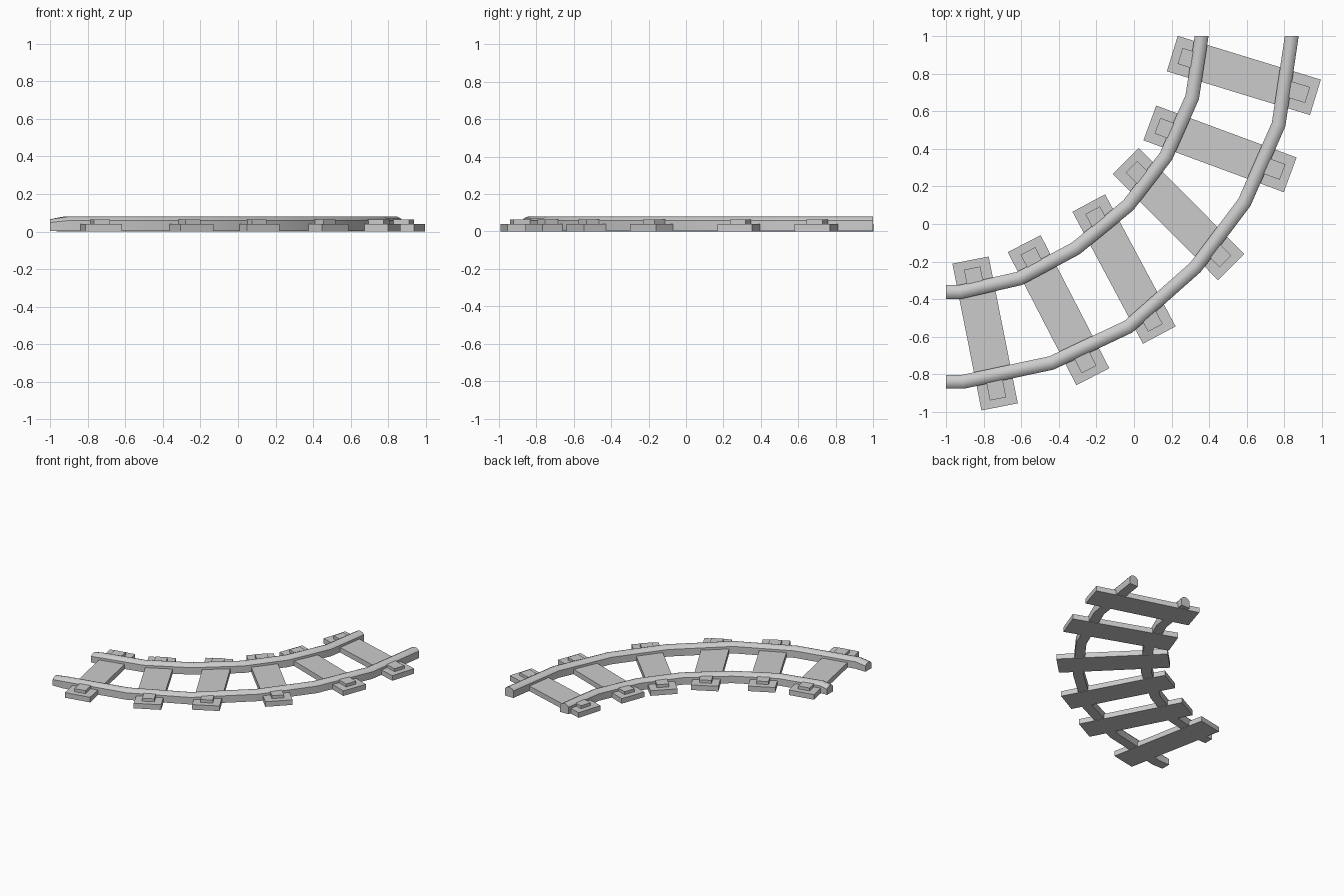
import bpy, bmesh, math
from mathutils import Vector, Matrix

if "Cube" in bpy.data.objects:
    bpy.data.objects.remove(bpy.data.objects["Cube"])


def make_object(name, bm):
    bmesh.ops.recalc_face_normals(bm, faces=bm.faces)
    mesh = bpy.data.meshes.new(name)
    bm.to_mesh(mesh)
    bm.free()
    obj = bpy.data.objects.new(name, mesh)
    bpy.context.collection.objects.link(obj)
    return obj


def box(name, centre, size, angle):
    bm = bmesh.new()
    mat = (Matrix.Translation(centre) @ Matrix.Rotation(angle, 4, 'Z')
           @ Matrix.Diagonal((*size, 1)))
    bmesh.ops.create_cube(bm, size=1, matrix=mat)
    return make_object(name, bm)


# Rail section: (sideways offset, height)
PROFILE = [(-0.037, 0.003), (-0.037, 0.058), (-0.026, 0.071), (-0.008, 0.079),
           (0.008, 0.079), (0.026, 0.071), (0.037, 0.058), (0.037, 0.003)]


def rail(name, path):
    pts = [Vector(p) for p in path]
    bm = bmesh.new()
    rings = []
    for i, p in enumerate(pts):
        # Mitred corners, ends cut square to the axes
        if i == 0:
            side = Vector((0, 1))
        elif i == len(pts) - 1:
            side = Vector((-1, 0))
        else:
            a = (p - pts[i - 1]).normalized()
            b = (pts[i + 1] - p).normalized()
            t = (a + b).normalized()
            side = Vector((-t.y, t.x)) / t.dot(a)
        drop = 0.83 if i == 0 else 1.0
        rings.append([bm.verts.new((p.x + side.x * o, p.y + side.y * o, z * drop))
                      for o, z in PROFILE])
    n = len(PROFILE)
    for r, s in zip(rings, rings[1:]):
        for k in range(n):
            bm.faces.new((r[k], r[(k + 1) % n], s[(k + 1) % n], s[k]))
    bm.faces.new(rings[0])
    bm.faces.new(rings[-1])
    obj = make_object(name, bm)
    bpy.ops.object.select_all(action='DESELECT')
    obj.select_set(True)
    bpy.context.view_layer.objects.active = obj
    bpy.ops.object.shade_smooth_by_angle(angle=math.radians(40))


# Two curved rails
rail("outer_rail", [(-1, -0.84), (-0.91, -0.84), (-0.44, -0.74), (-0.03, -0.547),
                    (0.328, -0.23), (0.588, 0.115), (0.77, 0.53), (0.84, 1.0)])
rail("inner_rail", [(-1, -0.363), (-0.93, -0.363), (-0.61, -0.29), (-0.31, -0.13),
                    (-0.03, 0.1), (0.17, 0.36), (0.31, 0.675), (0.36, 1.0)])

# Sleepers: centre x, centre y, angle in degrees
SLEEPERS = [(-0.793, -0.583, -78.8), (-0.402, -0.459, -62.7), (-0.053, -0.240, -61.9),
            (0.237, 0.053, -45.2), (0.458, 0.400, -20.3), (0.585, 0.791, -17.0)]
for i, (x, y, deg) in enumerate(SLEEPERS, 1):
    a = math.radians(deg)
    box(f"sleeper_{i}", (x, y, 0.02), (0.797, 0.197, 0.04), a)
    # Fixing plates at both ends
    for end, s in (("inner", -1), ("outer", 1)):
        d = s * 0.3
        box(f"plate_{i}_{end}", (x + d * math.cos(a), y + d * math.sin(a), 0.046),
            (0.11, 0.088, 0.034), a)
